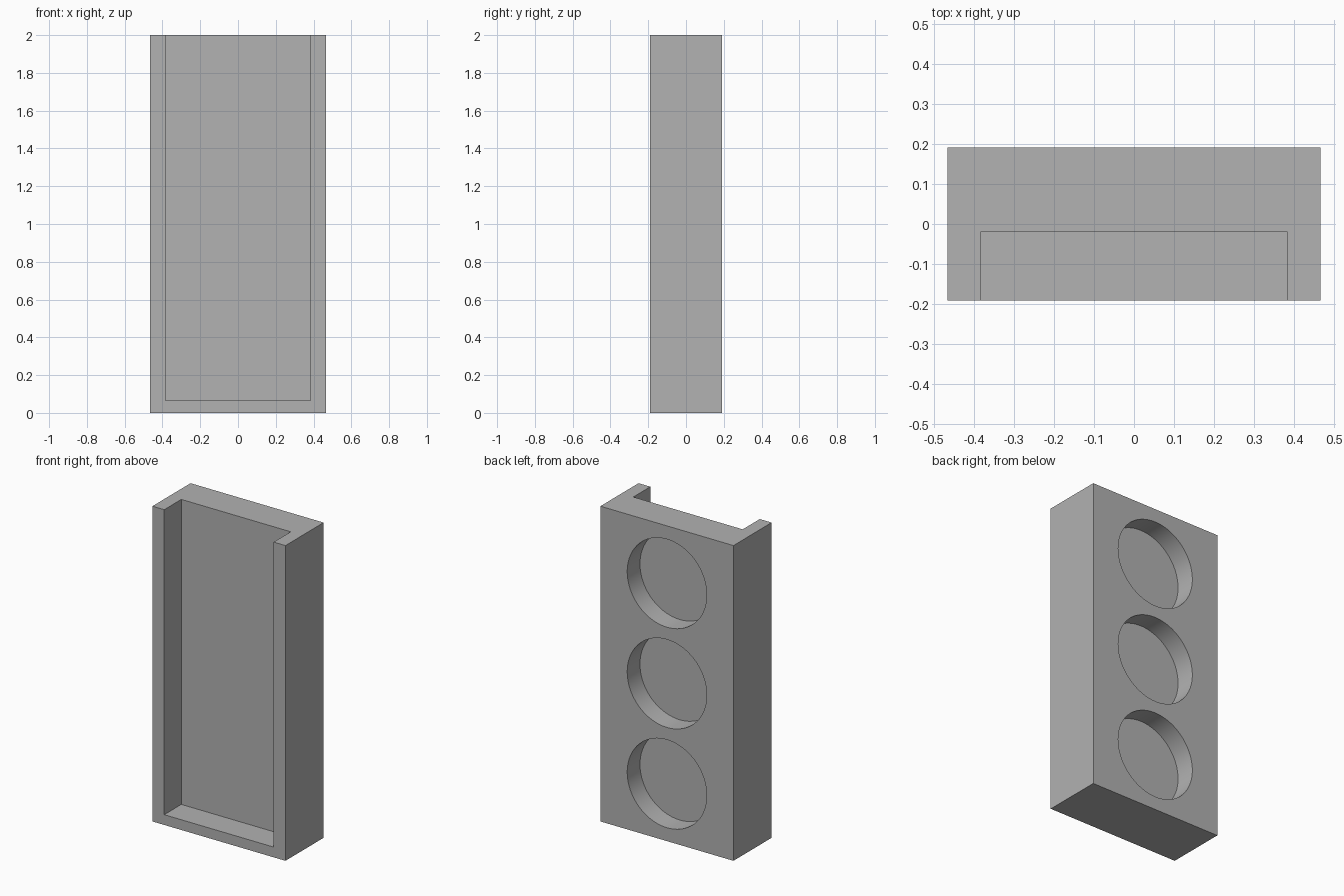
import bpy
import math

if "Cube" in bpy.data.objects:
    bpy.data.objects.remove(bpy.data.objects["Cube"], do_unlink=True)

# Main sizes
WIDTH, DEPTH, HEIGHT = 0.934, 0.382, 2.0
WALL = 0.083          # side walls and web between pocket and recesses
FLOOR = 0.065         # lip below the front pocket
POCKET = 0.171        # depth of the front pocket
RADIUS, RECESS = 0.279, 0.128
PITCH = 0.636
EXTRA = 0.1           # cutter overshoot

# Single grey colour
grey = bpy.data.materials.new("plain_grey")
grey.use_nodes = True
colour = (0.445, 0.445, 0.445, 1)
grey.diffuse_color = colour
grey.node_tree.nodes["Principled BSDF"].inputs["Base Color"].default_value = colour


def box(name, low, high):
    centre = [(a + b) / 2 for a, b in zip(low, high)]
    bpy.ops.mesh.primitive_cube_add(size=1, location=centre)
    ob = bpy.context.object
    ob.name = name
    ob.scale = [b - a for a, b in zip(low, high)]
    bpy.ops.object.transform_apply(location=True, rotation=True, scale=True)
    ob.data.materials.append(grey)
    return ob


def cut(target, cutter):
    cutter.hide_render = True
    mod = target.modifiers.new(cutter.name, "BOOLEAN")
    mod.operation = "DIFFERENCE"
    mod.solver = "EXACT"
    mod.object = cutter
    bpy.ops.object.select_all(action="DESELECT")
    target.select_set(True)
    bpy.context.view_layer.objects.active = target
    bpy.ops.object.modifier_apply(modifier=mod.name)
    bpy.data.objects.remove(cutter, do_unlink=True)


# Solid block
front, back = -DEPTH / 2, DEPTH / 2
body = box("holder_body", (-WIDTH / 2, front, 0), (WIDTH / 2, back, HEIGHT))

# Front pocket, open at the top
inner = WIDTH / 2 - WALL
cut(body, box("pocket_cutter", (-inner, front - EXTRA, FLOOR),
              (inner, front + POCKET, HEIGHT + EXTRA)))

# Three round recesses in the back
for i in (-1, 0, 1):
    length = RECESS + EXTRA
    bpy.ops.mesh.primitive_cylinder_add(
        vertices=96, radius=RADIUS, depth=length, rotation=(math.pi / 2, 0, 0),
        location=(0, back - RECESS + length / 2, HEIGHT / 2 + i * PITCH))
    cutter = bpy.context.object
    cutter.name = "recess_cutter"
    cutter.data.materials.append(grey)
    cut(body, cutter)

# Smooth recess walls, crisp edges
body.select_set(True)
bpy.context.view_layer.objects.active = body
bpy.ops.object.shade_smooth_by_angle(angle=math.radians(30))
